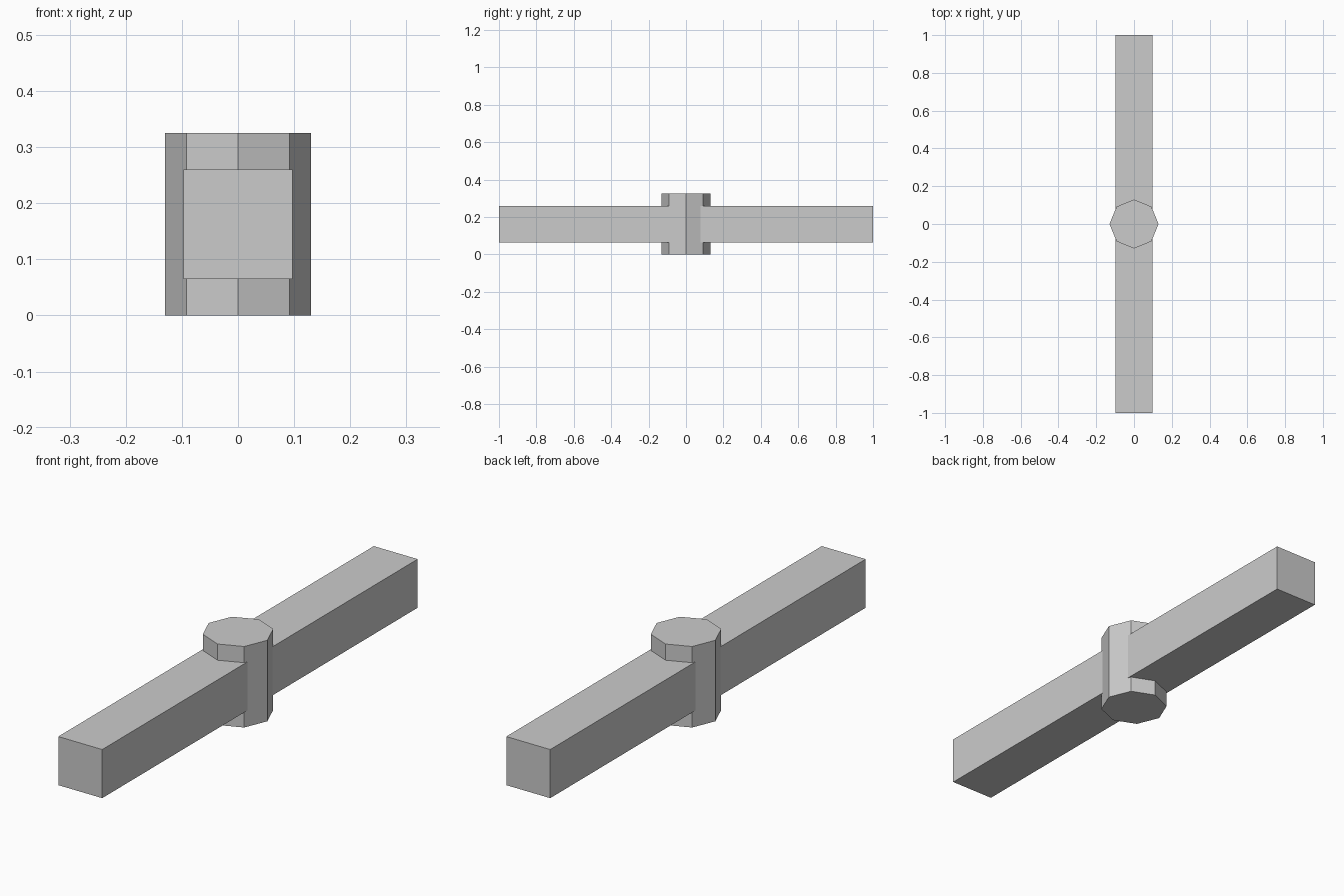
import bpy

if "Cube" in bpy.data.objects:
    bpy.data.objects.remove(bpy.data.objects["Cube"])

HEIGHT = 0.325          # full height of the hub
BEAM = 0.195            # side of the square beam section

# Long square beam running front to back
bpy.ops.mesh.primitive_cube_add(size=1, location=(0, 0, HEIGHT / 2))
beam = bpy.context.object
beam.name = "beam"
beam.scale = (BEAM, 2.0, BEAM)
bpy.ops.object.transform_apply(location=False, rotation=False, scale=True)

# Eight-sided upright hub through the middle, corners on the axes
bpy.ops.mesh.primitive_cylinder_add(vertices=8, radius=0.13, depth=HEIGHT,
                                    location=(0, 0, HEIGHT / 2))
bpy.context.object.name = "hub"
